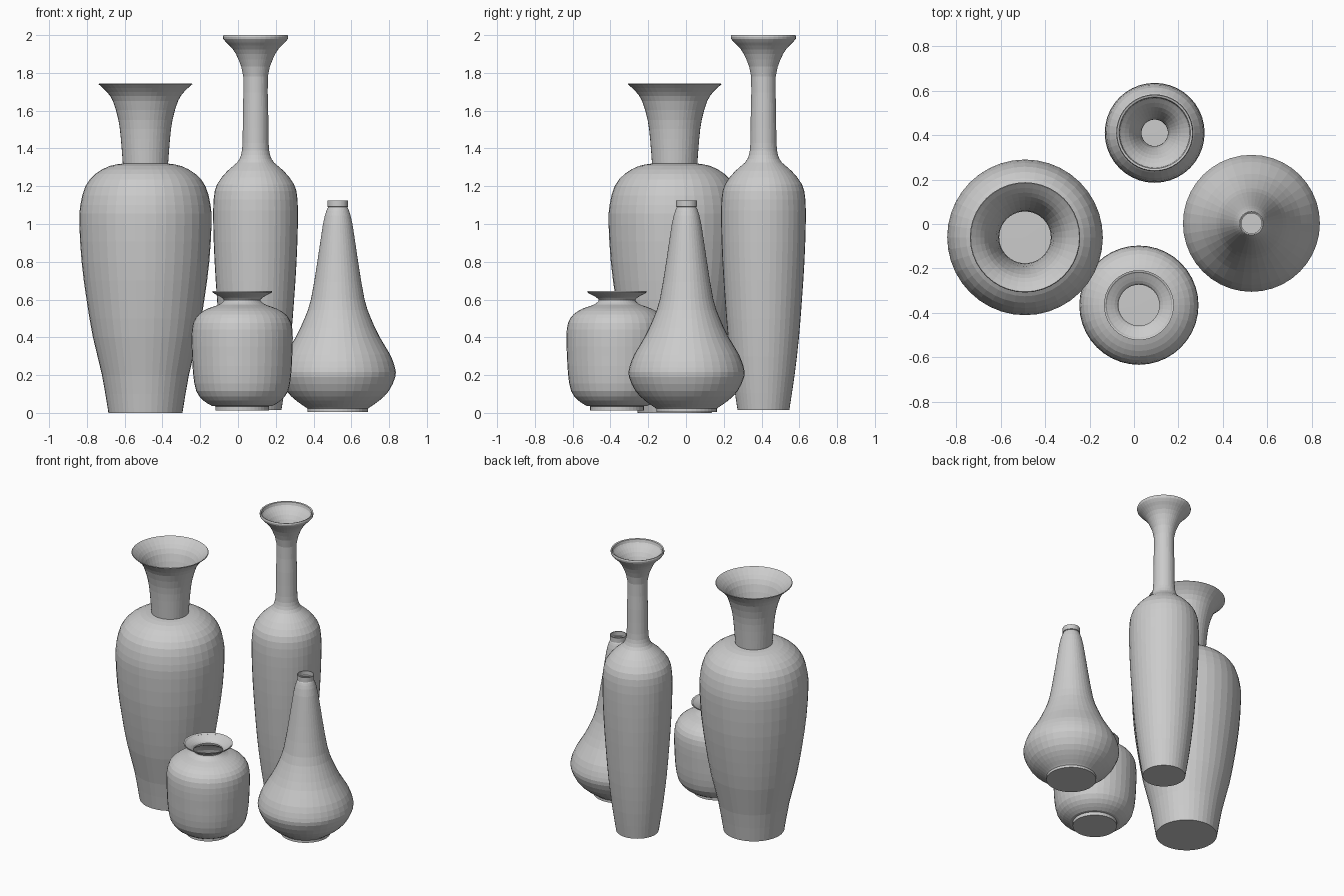
import bpy
import bmesh
from math import pi
from mathutils import Vector

SEGMENTS = 40

default = bpy.data.objects.get("Cube")
if default:
    bpy.data.objects.remove(default)

# One plain clay colour
clay = bpy.data.materials.new("grey clay")
clay.use_nodes = True
clay.diffuse_color = (0.6, 0.6, 0.6, 1)
clay.node_tree.nodes["Principled BSDF"].inputs["Base Color"].default_value = clay.diffuse_color


def smooth(points):
    """Catmull-Rom curve through the points, one extra point per span."""
    pts = [Vector(p) for p in points]
    pts = [2 * pts[0] - pts[1]] + pts + [2 * pts[-1] - pts[-2]]
    out = []
    for a, b, c, d in zip(pts, pts[1:], pts[2:], pts[3:]):
        out += [b, (9 * (b + c) - a - d) / 16]
    return out + [pts[-2]]


def vase(name, x, y, sections):
    """Lathe (radius, height) sections; corners stay sharp between sections."""
    profile = []
    for section in sections:
        profile += smooth(section) if len(section) > 2 else [Vector(p) for p in section]
    bm = bmesh.new()
    verts = [bm.verts.new((0, 0, profile[0].y))]
    verts += [bm.verts.new((p.x, 0, p.y)) for p in profile]
    edges = [bm.edges.new(pair) for pair in zip(verts, verts[1:])]
    bmesh.ops.spin(bm, geom=verts + edges, axis=(0, 0, 1), cent=(0, 0, 0),
                   angle=2 * pi, steps=SEGMENTS, use_duplicate=False)
    bmesh.ops.remove_doubles(bm, verts=bm.verts, dist=0.0005)
    bmesh.ops.recalc_face_normals(bm, faces=bm.faces)
    # The floor faces down, so the whole shell faces outward
    floor = min(bm.faces, key=lambda f: f.calc_center_median().z)
    if floor.normal.z > 0:
        bmesh.ops.reverse_faces(bm, faces=bm.faces)
    mesh = bpy.data.meshes.new(name)
    bm.to_mesh(mesh)
    bm.free()
    mesh.materials.append(clay)
    obj = bpy.data.objects.new(name, mesh)
    obj.location = (x, y, 0)
    bpy.context.collection.objects.link(obj)
    # Thin wall, thickened inward
    wall = obj.modifiers.new("wall", "SOLIDIFY")
    wall.thickness = 0.005
    wall.offset = -1


# Wide-shouldered vase: body, then flared neck
vase("large_vase", -0.49, -0.06, [
    [(0.196, 0), (0.23, 0.2), (0.278, 0.4), (0.312, 0.6), (0.338, 0.8), (0.35, 1.0),
     (0.345, 1.1), (0.318, 1.2), (0.265, 1.265), (0.19, 1.307), (0.12, 1.32)],
    [(0.12, 1.32), (0.13, 1.45), (0.143, 1.55), (0.172, 1.65), (0.205, 1.7), (0.248, 1.74)],
])

# Slim bottle: body and neck in one curve, then rolled lip
vase("tall_bottle", 0.093, 0.41, [
    [(0.137, 0.015), (0.165, 0.2), (0.188, 0.4), (0.204, 0.6), (0.217, 0.8), (0.224, 1.0),
     (0.222, 1.13), (0.204, 1.21), (0.15, 1.28), (0.098, 1.325), (0.077, 1.365),
     (0.069, 1.43), (0.067, 1.6), (0.065, 1.78), (0.09, 1.87), (0.12, 1.925),
     (0.156, 1.962), (0.171, 1.98)],
    [(0.173, 1.99), (0.17, 2.0)],
    [(0.161, 1.997), (0.156, 1.978)],
])

# Gourd bottle: foot, pear body, small collar
vase("gourd_bottle", 0.528, 0.003, [
    [(0.16, 0.005), (0.16, 0.022)],
    [(0.17, 0.03), (0.22, 0.065), (0.27, 0.115), (0.305, 0.19), (0.303, 0.24), (0.277, 0.31),
     (0.223, 0.4), (0.176, 0.5), (0.142, 0.6), (0.108, 0.8), (0.078, 1.0), (0.06, 1.07),
     (0.05, 1.09)],
    [(0.055, 1.092), (0.055, 1.125)],
])

# Squat jar: foot, rounded body, flared mouth
vase("small_jar", 0.022, -0.365, [
    [(0.142, 0.012), (0.142, 0.035)],
    [(0.16, 0.037), (0.205, 0.065), (0.243, 0.115), (0.259, 0.2), (0.265, 0.3), (0.268, 0.4),
     (0.26, 0.475), (0.23, 0.522), (0.18, 0.553), (0.13, 0.57), (0.105, 0.585),
     (0.097, 0.598), (0.112, 0.613), (0.148, 0.632)],
    [(0.157, 0.638), (0.157, 0.645)],
    [(0.15, 0.643), (0.145, 0.637)],
])
